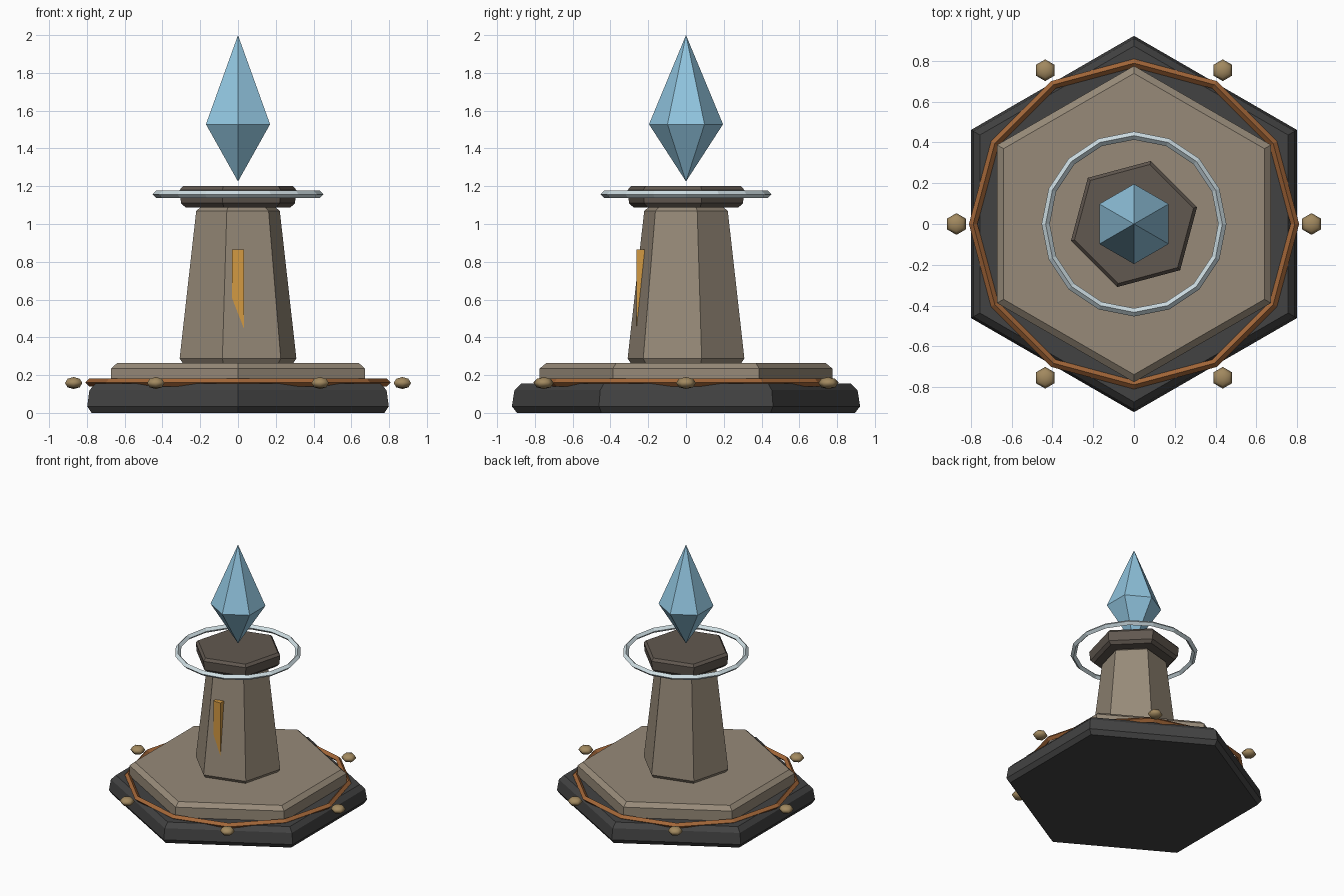
import bpy
import bmesh
from math import radians, sin, cos, pi

default = bpy.data.objects.get("Cube")
if default:
    bpy.data.objects.remove(default, do_unlink=True)


def material(name, rgb):
    mat = bpy.data.materials.new(name)
    mat.use_nodes = True
    color = (*rgb, 1)
    mat.diffuse_color = color
    mat.node_tree.nodes["Principled BSDF"].inputs["Base Color"].default_value = color
    return mat


dark_stone = material("dark_stone", (.055, .055, .055))
pale_stone = material("pale_stone", (.31, .255, .19))
cap_stone = material("cap_stone", (.12, .098, .08))
copper = material("copper", (.37, .135, .04))
amber = material("amber", (.65, .32, .055))
brass = material("brass", (.36, .25, .115))
crystal_blue = material("crystal_blue", (.28, .55, .73))
silver = material("silver", (.62, .73, .77))


def finish(name, mat):
    obj = bpy.context.object
    obj.name = name
    obj.data.materials.append(mat)
    return obj


def hex_turned(name, profile, mat, turn=0):
    """Six-sided solid from a (radius, height) profile; radius 0 makes a tip."""
    bm = bmesh.new()
    rings = []
    for r, z in profile:
        if r == 0:
            rings.append([bm.verts.new((0, 0, z))] * 6)
        else:
            angles = [radians(90 + turn) + i * pi / 3 for i in range(6)]
            rings.append([bm.verts.new((r * cos(a), r * sin(a), z)) for a in angles])
    for low, high in zip(rings, rings[1:]):
        for i in range(6):
            j = (i + 1) % 6
            corners = dict.fromkeys((low[i], low[j], high[j], high[i]))
            bm.faces.new(list(corners))
    for ring in (rings[0], rings[-1]):
        if len(set(ring)) == 6:
            bm.faces.new(ring)
    bmesh.ops.recalc_face_normals(bm, faces=bm.faces[:])
    mesh = bpy.data.meshes.new(name)
    bm.to_mesh(mesh)
    bm.free()
    mesh.materials.append(mat)
    obj = bpy.data.objects.new(name, mesh)
    bpy.context.collection.objects.link(obj)
    return obj


def hoop(name, major, minor, sides, z, mat):
    bpy.ops.mesh.primitive_torus_add(
        major_radius=major, minor_radius=minor,
        major_segments=sides, minor_segments=4, location=(0, 0, z))
    bpy.ops.object.shade_flat()
    return finish(name, mat)


# Stepped hexagonal plinth
hex_turned("base", [(.895, 0), (.922, .035), (.908, .12), (.872, .155)], dark_stone)
hex_turned("upper_step", [(.775, .15), (.775, .235), (.738, .265)], pale_stone)

# Tapering pillar and its cap, both turned slightly
hex_turned("pillar", [(.30, .26), (.32, .288), (.229, 1.07), (.2, 1.092)],
           pale_stone, -15)
hex_turned("pillar_cap", [(.288, 1.088), (.312, 1.11), (.32, 1.18), (.302, 1.2)],
           cap_stone, -15)

# Floating crystal
hex_turned("crystal", [(0, 1.225), (.196, 1.528), (0, 2)], crystal_blue)

# Hoops around the plinth and the cap
hoop("plinth_band", .788, .021, 12, .16, copper)
hoop("halo_ring", .433, .02, 16, 1.157, silver)

# Marker sunk into the front of the pillar
bpy.ops.mesh.primitive_cube_add(size=1, location=(0, -.232, .645))
marker = finish("front_marker", amber)
marker.scale = (.062, .06, .44)

# Beads around the plinth
for i in range(6):
    a = i * pi / 3
    bpy.ops.mesh.primitive_uv_sphere_add(
        segments=6, ring_count=4, radius=.053,
        location=(.87 * cos(a), .87 * sin(a), .158))
    bead = finish(f"bead_{i + 1}", brass)
    bead.scale.z = .6
    bpy.ops.object.shade_smooth()
